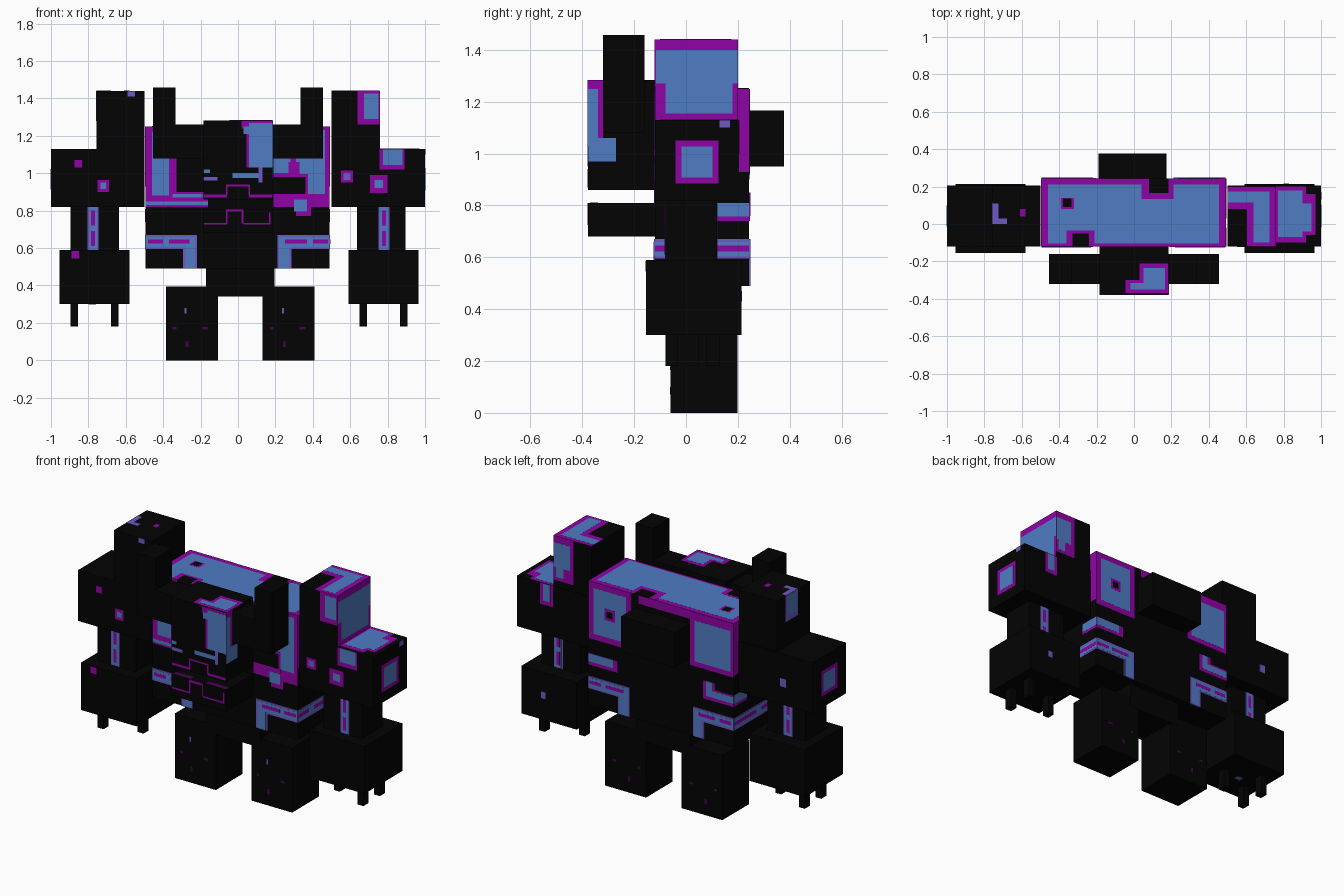
import bpy
import bmesh
from mathutils import Vector

default_cube = bpy.data.objects.get("Cube")
if default_cube:
    bpy.data.objects.remove(default_cube, do_unlink=True)


def material(name, red, green, blue_part):
    mat = bpy.data.materials.new(name)
    mat.use_nodes = True
    colour = (red, green, blue_part, 1)
    mat.diffuse_color = colour
    shader = mat.node_tree.nodes["Principled BSDF"]
    shader.inputs["Base Color"].default_value = colour
    shader.inputs["Roughness"].default_value = .8
    return mat


black = material("black stone", .001, .001, .001)
blue = material("crystal blue", .08, .2, .55)
purple = material("deep purple", .28, .001, .38)
violet = material("pale violet", .16, .1, .56)
plum = material("dark plum", .06, .001, .08)

SIDES = {"right": (0, 0), "left": (0, 1), "front": (1, 0),
         "back": (1, 1), "bottom": (2, 0), "top": (2, 1)}
layers = {}


def add_blocks(name, bounds, mat):
    """Make one object out of axis-aligned blocks."""
    bm = bmesh.new()
    for low, high in bounds:
        low, high = Vector(low), Vector(high)
        made = bmesh.ops.create_cube(bm, size=1)
        for vert in made["verts"]:
            vert.co = (low + high) / 2 + vert.co * (high - low)
    mesh = bpy.data.meshes.new(name)
    bm.to_mesh(mesh)
    bm.free()
    mesh.materials.append(mat)
    obj = bpy.data.objects.new(name, mesh)
    bpy.context.scene.collection.objects.link(obj)


def block(name, x, y, z):
    add_blocks(name, [tuple(zip(x, y, z))], black)
    return name, (x, y, z)


def pair(name, x, y, z, shift=0):
    """Left and right copies; x is given for the left one."""
    left = block("left_" + name, (x[0] + shift, x[1] + shift), y, z)
    right = block("right_" + name, (shift - x[1], shift - x[0]), y, z)
    return left, right


def paint(part, side, mat, *rects):
    """Lay thin plates on one side of a part, each call above the last."""
    name, limits = part
    axis, end = SIDES[side]
    across = [a for a in range(3) if a != axis]
    layer = layers[name, side] = layers.get((name, side), 0) + 1
    surface = limits[axis][end]
    raised = surface + (layer * .0005 + .0005) * (1 if end else -1)
    plates = []
    for rect in rects:
        low, high = [0] * 3, [0] * 3
        low[axis], high[axis] = sorted((surface, raised))
        for i, a in enumerate(across):
            low[a] = max(rect[i * 2], limits[a][0])
            high[a] = min(rect[i * 2 + 1], limits[a][1])
        plates.append((low, high))
    add_blocks(f"{name}_{side}_inlay_{layer}", plates, mat)


def framed(part, side, rect, edge=.03, inner=blue):
    """A purple patch with a differently coloured middle."""
    u0, u1, v0, v1 = rect
    paint(part, side, purple, rect)
    paint(part, side, inner, (u0 + edge, u1 - edge, v0 + edge, v1 - edge))


# Body blocks
torso = block("torso", (-.495, .49), (-.12, .243), (.49, 1.25))
hips = block("hips", (-.17, .195), (-.06, .2), (.34, .49))
pack = block("back_pack", (-.19, .175), (.243, .378), (.95, 1.167))
head = block("head", (-.185, .185), (-.378, -.12), (.86, 1.283))
jaw = block("jaw", (-.185, .185), (-.378, -.12), (.68, .81))
pair("horn_base", (.185, .455), (-.32, -.16), (1.08, 1.26))
pair("horn_tip", (.335, .455), (-.32, -.16), (1.26, 1.457))
left_leg, right_leg = pair("leg", (.12, .397), (-.06, .198), (0, .395), .012)

# Arms
left_shoulder, right_shoulder = pair("shoulder", (.5, 1), (-.12, .205), (.82, 1.13))
left_tower, right_tower = pair("shoulder_tower", (.5, .757), (-.12, .2), (1.13, 1.44))
forearms = pair("forearm", (.635, .895), (-.08, .12), (.59, .82))
left_hand, right_hand = pair("hand", (.585, .96), (-.155, .215), (.3, .59), .005)
pair("thumb", (.645, .685), (0, .05), (.18, .3), .005)
for label, y in (("front", -.08), ("rear", .08)):
    pair(label + "_finger", (.86, .9), (y, y + .05), (.18, .3), .005)

# Torso top: a framed sheet of crystal with dark notches
paint(torso, "top", purple, (-.495, .49, -.12, .25))
paint(torso, "top", blue, (-.46, .455, -.105, .212))
paint(torso, "top", purple, (.04, .21, .135, .25), (-.39, -.32, .08, .14),
      (-.36, -.21, -.12, -.035))
paint(torso, "top", black, (.08, .185, .165, .25), (-.38, -.335, .09, .135),
      (-.33, -.24, -.12, -.05))

# Torso front, right half
paint(torso, "front", purple, (-.495, -.33, .82, 1.25), (-.49, -.16, .82, .9))
paint(torso, "front", blue, (-.46, -.37, .88, 1.22), (-.495, -.16, .83, .85),
      (-.35, -.19, .87, .89))

# Torso front, left half
paint(torso, "front", purple, (.19, .49, .82, 1.25), (.31, .39, .77, .82))
paint(torso, "front", blue, (.31, .465, .89, 1.23), (.19, .28, 1, 1.08),
      (.3, .37, .795, .86))
paint(torso, "front", purple, (.27, .33, .98, 1.06), (.31, .375, .87, .995))
paint(torso, "front", black, (.19, .36, .89, .98))

# Torso back panels and top trim
paint(torso, "back", purple, (-.5, .15, 1.2, 1.25))
framed(torso, "back", (.2, .49, .9, 1.25), .035)
framed(torso, "back", (.31, .38, 1.04, 1.11), .015, black)
paint(torso, "back", purple, (-.495, -.2, .92, 1.25))
paint(torso, "back", blue, (-.475, -.23, .95, 1.2))
paint(torso, "back", purple, (.29, .49, .74, .81), (-.495, -.29, .74, .81),
      (-.37, -.29, .81, .85))
paint(torso, "back", blue, (.32, .49, .76, .81), (-.495, -.32, .76, .8),
      (-.35, -.31, .76, .85))

# Torso flanks and the belt that wraps round the lower body
for side in ("left", "right"):
    paint(torso, side, purple, (-.12, .245, .93, 1.25))
    paint(torso, side, purple, (.12, .245, .74, .81))
    paint(torso, side, blue, (.12, .245, .757, .81))
    paint(torso, side, violet, (-.12, .245, .595, .67))
    paint(torso, side, blue, (-.12, .245, .605, .66))
    paint(torso, side, purple, (-.12, -.02, .622, .645), (.03, .245, .622, .645))
for side in ("front", "back"):
    paint(torso, side, violet, (-.5, -.22, .595, .67), (.21, .5, .595, .67),
          (-.295, -.22, .49, .6), (.21, .285, .49, .6))
    paint(torso, side, blue, (-.5, -.23, .605, .66), (.22, .5, .605, .66),
          (-.28, -.23, .49, .61), (.22, .275, .49, .61))
    paint(torso, side, purple, (-.48, -.4, .625, .645), (-.37, -.26, .625, .645),
          (.25, .37, .625, .645), (.4, .48, .625, .645))

# Face: crystal brow wrapping onto the cheek and crown
paint(head, "front", purple, (.02, .185, 1.24, 1.285), (.045, .185, 1.03, 1.24))
paint(head, "front", blue, (.06, .185, 1.03, 1.268), (-.03, .13, .975, 1),
      (.03, .06, 1.21, 1.25), (-.185, -.15, 1, 1.02))
paint(head, "front", violet, (-.185, -.11, .96, .98), (.11, .13, .95, 1.03))
paint(head, "left", purple, (-.38, -.32, 1.05, 1.285))
paint(head, "left", blue, (-.38, -.34, .97, 1.25), (-.36, -.27, .97, 1.06))
paint(head, "top", purple, (.03, .185, -.37, -.21), (-.045, .03, -.37, -.3))
paint(head, "top", blue, (.05, .165, -.35, -.235), (-.02, .05, -.35, -.315))

# Mouth lines and tooth outlines
paint(head, "front", purple, (-.06, .06, .93, .94), (-.065, -.055, .88, .94),
      (.055, .065, .88, .94), (-.185, -.06, .87, .885), (.06, .185, .87, .885))
paint(jaw, "front", purple, (-.06, .03, .795, .81), (-.065, -.055, .73, .81),
      (.02, .03, .73, .81), (-.185, -.06, .725, .735), (.03, .175, .725, .735),
      (.165, .175, .73, .79))
paint(jaw, "top", plum, (-.18, -.06, -.37, -.34), (.04, .18, -.37, -.34))

# Left shoulder: heavily crystallised
paint(left_tower, "front", purple, (.64, .757, 1.26, 1.44))
paint(left_tower, "front", blue, (.675, .75, 1.29, 1.425))
paint(left_tower, "left", purple, (-.12, .2, 1.13, 1.44))
paint(left_tower, "left", blue, (-.115, .2, 1.27, 1.4), (-.08, .18, 1.155, 1.27))
paint(left_tower, "back", purple, (.62, .757, 1.17, 1.44))
paint(left_tower, "back", blue, (.645, .757, 1.25, 1.4), (.69, .74, 1.19, 1.25))
paint(left_tower, "top", purple, (.5, .757, .08, .2), (.605, .757, -.12, .2))
paint(left_tower, "top", blue, (.5, .725, .115, .175), (.64, .725, -.1, .17))
paint(left_shoulder, "top", purple, (.757, .92, -.1, .2), (.757, .97, -.06, .16))
paint(left_shoulder, "top", blue, (.77, .9, -.07, .18), (.77, .95, -.04, .11))
paint(left_shoulder, "front", purple, (.757, .89, 1.02, 1.13))
paint(left_shoulder, "front", blue, (.775, .88, 1.045, 1.13))
paint(left_shoulder, "back", purple, (.757, .845, 1, 1.13))
paint(left_shoulder, "back", blue, (.775, .825, 1.025, 1.13))
framed(left_shoulder, "front", (.705, .8, .895, .99), .025)
framed(left_shoulder, "front", (.55, .615, .95, 1.015), .014, violet)
framed(left_shoulder, "left", (-.04, .125, .885, 1.05), .022)
paint(left_shoulder, "left", violet, (.13, .17, 1.1, 1.13))

# Right shoulder: a few scattered crystals
framed(right_shoulder, "front", (-.75, -.69, .9, .965), .015)
paint(right_shoulder, "front", purple, (-.875, -.835, 1.03, 1.07))
framed(right_shoulder, "right", (-.035, .12, .89, 1.045), .022)
paint(right_shoulder, "back", violet, (-.82, -.78, .93, .98))
paint(right_tower, "top", violet, (-.76, -.725, 0, .11), (-.73, -.68, 0, .03))
paint(right_tower, "top", purple, (-.61, -.58, .04, .08))
paint(right_tower, "front", violet, (-.59, -.55, 1.41, 1.44))
paint(right_tower, "right", violet, (0, .12, 1.28, 1.44))
paint(right_tower, "right", blue, (.01, .1, 1.31, 1.44))

# Forearm stripes and hand spots
for arm, middle in zip(forearms, (.78, -.775)):
    for side in ("front", "back"):
        paint(arm, side, violet, (middle - .03, middle + .03, .59, .82))
        paint(arm, side, blue, (middle - .02, middle + .022, .59, .82))
        paint(arm, side, purple, (middle - .01, middle + .01, .61, .69),
              (middle - .01, middle + .01, .72, .8))
paint(right_hand, "front", purple, (-.89, -.85, .545, .585))
paint(right_hand, "bottom", blue, (-.8, -.76, 0, .03))
paint(left_hand, "back", violet, (.8, .83, .43, .47))

# Flecks on the legs
for leg, middle in ((left_leg, .27), (right_leg, -.25)):
    paint(leg, "front", violet, (middle - .035, middle - .025, .25, .28))
    for side in ("front", "back"):
        paint(leg, side, plum, (middle + .06, middle + .09, .165, .178),
              (middle - .1, middle - .08, .165, .178),
              (middle - .03, middle - .015, .07, .1))
